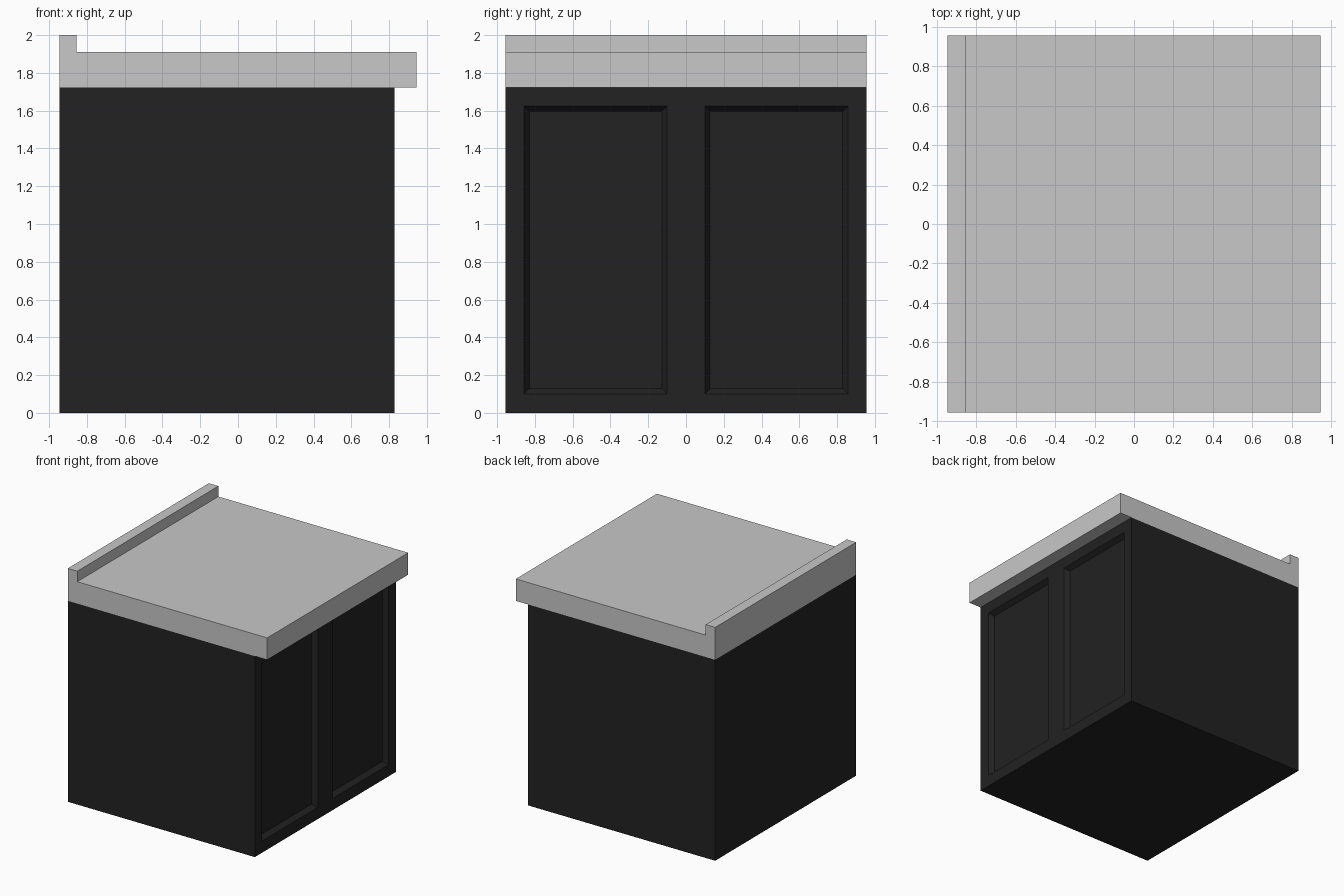
import bpy, bmesh
from mathutils import Vector

cube = bpy.data.objects.get("Cube")
if cube:
    bpy.data.objects.remove(cube, do_unlink=True)

LEFT, FRONT_X, COUNTER_X = -0.945, 0.828, 0.945
HALF_Y, BODY_TOP = 0.955, 1.722


def material(name, value):
    mat = bpy.data.materials.new(name)
    mat.use_nodes = True
    colour = (value, value, value, 1)
    mat.diffuse_color = colour
    bsdf = mat.node_tree.nodes["Principled BSDF"]
    bsdf.inputs["Base Color"].default_value = colour
    bsdf.inputs["Roughness"].default_value = 0.6
    return mat


def extrude_profile(bm, points):
    """Extrude an (x, z) outline along the full depth in y."""
    face = bm.faces.new([bm.verts.new((x, -HALF_Y, z)) for x, z in points])
    result = bmesh.ops.extrude_face_region(bm, geom=[face])
    verts = [v for v in result["geom"] if isinstance(v, bmesh.types.BMVert)]
    bmesh.ops.translate(bm, verts=verts, vec=(0, 2 * HALF_Y, 0))
    bmesh.ops.recalc_face_normals(bm, faces=bm.faces)


def finish(bm, name, mat):
    mesh = bpy.data.meshes.new(name)
    bm.to_mesh(mesh)
    bm.free()
    mesh.materials.append(mat)
    obj = bpy.data.objects.new(name, mesh)
    bpy.context.collection.objects.link(obj)


# Cabinet body
bm = bmesh.new()
extrude_profile(bm, [(LEFT, 0), (FRONT_X, 0), (FRONT_X, BODY_TOP), (LEFT, BODY_TOP)])

# Divide the door side into stiles and rails
cuts = [((0, y, 0), (0, 1, 0)) for y in (-0.858, -0.1, 0.1, 0.858)]
cuts += [((0, 0, z), (0, 0, 1)) for z in (0.1, 1.625)]
for point, normal in cuts:
    side = [f for f in bm.faces if f.normal.x > 0.9]
    edges = list({e for f in side for e in f.edges})
    verts = list({v for f in side for v in f.verts})
    bmesh.ops.bisect_plane(bm, geom=side + edges + verts, plane_co=point, plane_no=normal)
    bm.normal_update()

# Two recessed panels with sloping borders
panels = []
for f in bm.faces:
    c = f.calc_center_median()
    if f.normal.x > 0.9 and 0.1 < abs(c.y) < 0.858 and 0.1 < c.z < 1.625:
        panels.append(f)
bmesh.ops.inset_individual(bm, faces=panels, thickness=0.04, depth=-0.04)
finish(bm, "cabinet_body", material("dark charcoal", 0.016))

# Countertop with a raised lip along the back edge
bm = bmesh.new()
extrude_profile(bm, [(LEFT, BODY_TOP), (COUNTER_X, BODY_TOP), (COUNTER_X, 1.91),
                     (-0.855, 1.91), (-0.855, 2), (LEFT, 2)])
finish(bm, "countertop", material("light grey", 0.58))
